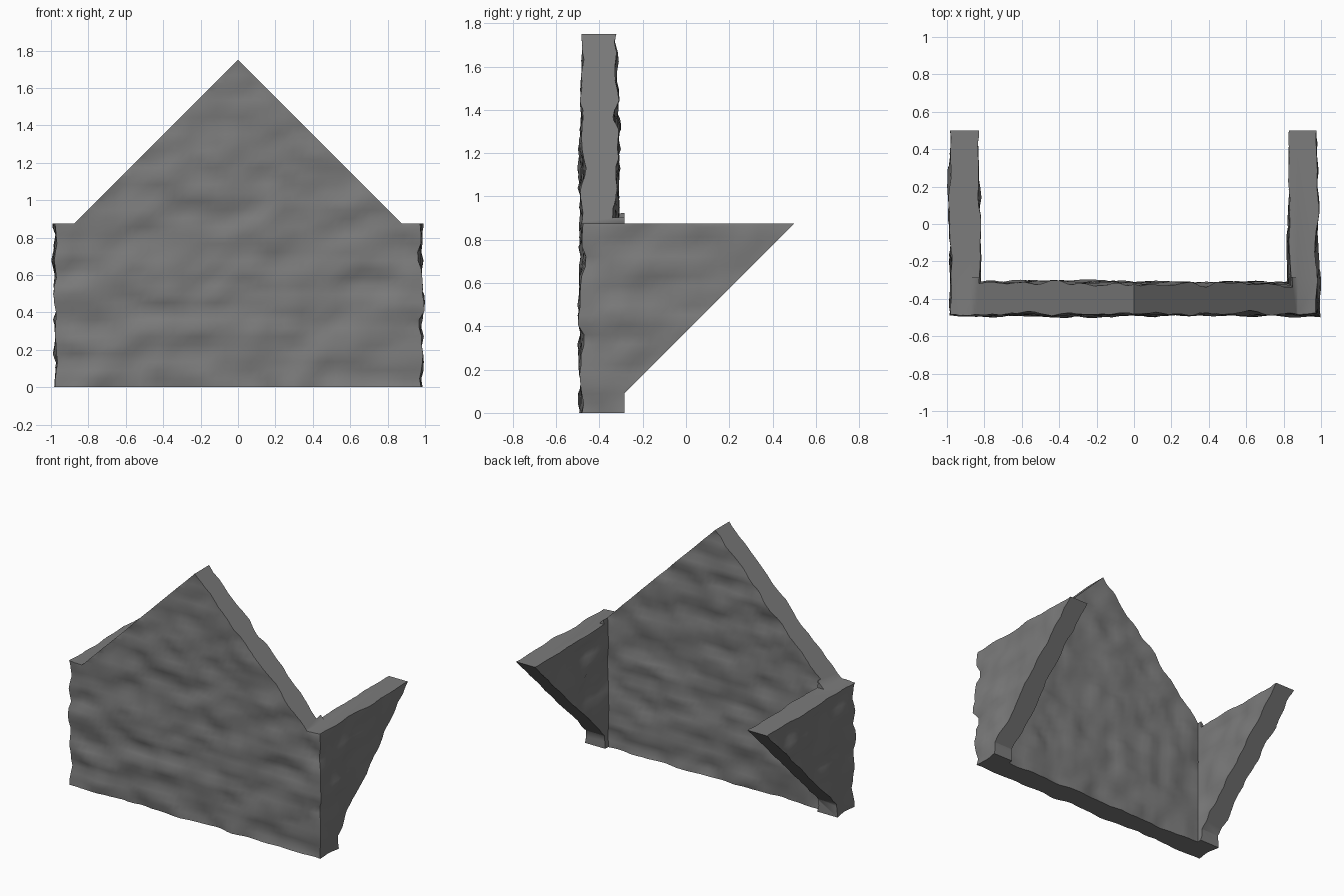
import bpy, bmesh
from mathutils import Vector, noise

cube = bpy.data.objects.get("Cube")
if cube:
    bpy.data.objects.remove(cube)

STEP = 0.045
EAVES, PEAK = 0.875, 1.75

stone = bpy.data.materials.new("grey stone")
stone.use_nodes = True
grey = (0.2, 0.2, 0.2, 1)
stone.diffuse_color = grey
stone.node_tree.nodes["Principled BSDF"].inputs["Base Color"].default_value = grey


def make_object(name, bm):
    bmesh.ops.recalc_face_normals(bm, faces=bm.faces)
    mesh = bpy.data.meshes.new(name)
    bm.to_mesh(mesh)
    bm.free()
    mesh.materials.append(stone)
    obj = bpy.data.objects.new(name, mesh)
    bpy.context.collection.objects.link(obj)
    return obj


def roughness(p):
    """Layered rock relief, stretched along the courses."""
    low = noise.noise(Vector((p.x * 4, p.y * 4, p.z * 8)))
    fine = noise.noise(Vector((p.x * 9 + 7, p.y * 9, p.z * 14)))
    course = noise.noise(Vector((p.x, p.y, p.z * 11 + 3)))
    d = 0.022 * low + 0.016 * fine + 0.012 * course
    return max(-0.045, min(0.022, d))


def subdivided_loop(corners):
    """Split each side of the plan, with an outward direction per point."""
    points = []
    n = len(corners)
    for i in range(n):
        before, a, b = (Vector(corners[j % n]) for j in (i - 1, i, i + 1))
        d0, d1 = (a - before).normalized(), (b - a).normalized()
        out0, out1 = Vector((d0.y, -d0.x)), Vector((d1.y, -d1.x))
        count = max(1, round((b - a).length / STEP))
        for k in range(count):
            points.append((a.lerp(b, k / count), out0 + out1 if k == 0 else out1))
    return points


def rough_wall(name, corners, height):
    bm = bmesh.new()
    plan = subdivided_loop(corners)
    rows = round(height / STEP)
    rings = []
    for r in range(rows + 1):
        ring = []
        for p, out in plan:
            pos = Vector((p.x, p.y, height * r / rows))
            push = out * roughness(pos)
            ring.append(bm.verts.new(pos + Vector((push.x, push.y, 0))))
        rings.append(ring)
    n = len(plan)
    for low, high in zip(rings, rings[1:]):
        for i in range(n):
            j = (i + 1) % n
            bm.faces.new((low[i], low[j], high[j], high[i]))
    bm.faces.new(rings[0])
    bm.faces.new(rings[-1])
    return make_object(name, bm)


def prism(name, profile, axis, reach):
    """Extrude a profile along x or y, to both sides of the centre."""
    bm = bmesh.new()
    place = (lambda u, v, w: (w, u, v)) if axis == "x" else (lambda u, v, w: (u, w, v))
    face = bm.faces.new([bm.verts.new(place(u, v, -reach)) for u, v in profile])
    new = bmesh.ops.extrude_face_region(bm, geom=[face])["geom"]
    shift = Vector(place(0, 0, 2 * reach))
    bmesh.ops.translate(bm, vec=shift, verts=[g for g in new if isinstance(g, bmesh.types.BMVert)])
    return make_object(name, bm)


# U-shaped rough wall: front with two side wings
OUT_X, IN_X, FRONT, INNER, BACK = 0.978, 0.83, -0.48, -0.32, 0.6
wall = rough_wall("stone_wall", [
    (-OUT_X, FRONT), (OUT_X, FRONT), (OUT_X, BACK), (IN_X, BACK),
    (IN_X, INNER), (-IN_X, INNER), (-IN_X, BACK), (-OUT_X, BACK)], 1.85)

# Cutters for the gable roofline and for the slanted wings
gable = prism("gable_cutter", [
    (0, PEAK), (0.875, EAVES), (1.3, EAVES), (1.3, 2.2),
    (-1.3, 2.2), (-1.3, EAVES), (-0.875, EAVES)], "y", 0.9)
wings = prism("wing_cutter", [
    (-0.285, EAVES), (0.5, EAVES), (-0.285, 0.09), (-0.285, -0.3),
    (0.9, -0.3), (0.9, 2.2), (-0.285, 2.2)], "x", 1.3)

bpy.ops.object.select_all(action="DESELECT")
bpy.context.view_layer.objects.active = wall
wall.select_set(True)
for cutter in (gable, wings):
    cut = wall.modifiers.new("cut", "BOOLEAN")
    cut.operation = "DIFFERENCE"
    cut.solver = "EXACT"
    cut.object = cutter
    bpy.ops.object.modifier_apply(modifier=cut.name)
    bpy.data.objects.remove(cutter)

bpy.ops.object.shade_smooth_by_angle(angle=0.8)
